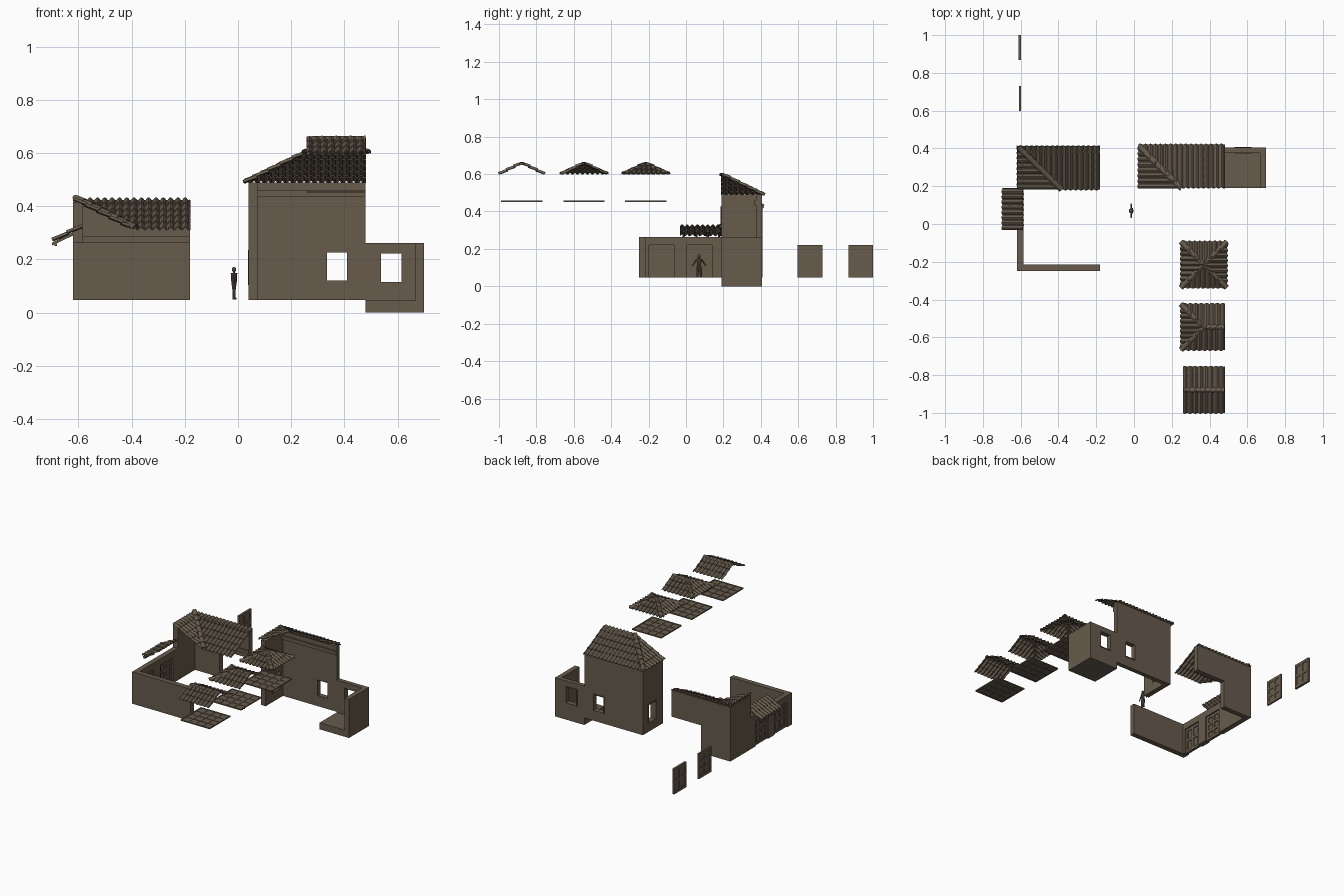
import bpy, bmesh
from math import pi, sin, cos
from mathutils import Vector, Matrix

if "Cube" in bpy.data.objects:
    bpy.data.objects.remove(bpy.data.objects["Cube"])

FRONT = Matrix.Rotation(pi / 2, 4, 'X')                    # outline lies in x, z
SIDE = Matrix.Rotation(pi / 2, 4, 'Z') @ FRONT             # outline lies in y, z
FLAT = Matrix.Identity(4)                                  # outline lies in x, y

CLAY = bpy.data.materials.new("clay_brown")
CLAY.diffuse_color = (.135, .105, .073, 1)
CLAY.use_nodes = True
CLAY.node_tree.nodes["Principled BSDF"].inputs["Base Color"].default_value = CLAY.diffuse_color
BASE = .048                                                # foot of the walls


def finish(bm, name):
    me = bpy.data.meshes.new(name)
    bm.to_mesh(me)
    bm.free()
    me.materials.append(CLAY)
    ob = bpy.data.objects.new(name, me)
    bpy.context.collection.objects.link(ob)
    return ob


def thicken(ob, t):
    mod = ob.modifiers.new("thickness", 'SOLIDIFY')
    mod.thickness, mod.offset = t, 0
    return ob


def rect(x0, y0, x1, y1):
    return [(x0, y0), (x1, y0), (x1, y1), (x0, y1)]


def plate(name, outlines, lo, hi, rot):
    """Flat outline (later outlines are holes) extruded from lo to hi along its normal."""
    cu = bpy.data.curves.new(name, 'CURVE')
    cu.dimensions, cu.fill_mode, cu.extrude = '2D', 'BOTH', (hi - lo) / 2
    for pts in outlines:
        sp = cu.splines.new('POLY')
        sp.points.add(len(pts) - 1)
        for p, (x, y) in zip(sp.points, pts):
            p.co = (x, y, 0, 1)
        sp.use_cyclic_u = True
    ob = bpy.data.objects.new(name, cu)
    bpy.context.collection.objects.link(ob)
    ob.matrix_world = rot @ Matrix.Translation((0, 0, (lo + hi) / 2))
    bpy.ops.object.select_all(action='DESELECT')
    ob.select_set(True)
    bpy.context.view_layer.objects.active = ob
    bpy.ops.object.convert(target='MESH')
    bpy.ops.object.shade_flat()
    ob.data.materials.clear()
    ob.data.materials.append(CLAY)
    return ob


def box(name, x0, x1, y0, y1, z0, z1):
    return plate(name, [rect(x0, y0, x1, y1)], z0, z1, FLAT)


def panelled(name, x0, y0, x1, y1, cols, rows, lo, hi, rot, rail):
    """Frame with a grid of recessed panels."""
    cw, rh = (x1 - x0 - rail) / cols, (y1 - y0 - rail) / rows
    holes = [rect(x0 + rail + i * cw, y0 + rail + j * rh, x0 + (i + 1) * cw, y0 + (j + 1) * rh)
             for i in range(cols) for j in range(rows)]
    plate(name + "_frame", [rect(x0, y0, x1, y1)] + holes, lo, hi, rot)
    m, t = (lo + hi) / 2, (hi - lo) * 0.2
    plate(name + "_panels", [rect(x0 + .002, y0 + .002, x1 - .002, y1 - .002)], m - t, m + t, rot)


def window_frame(name, x0, y0, x1, y1, lo, hi, rot):
    b = 0.006
    plate(name, [rect(x0 - b, y0 - b, x1 + b, y1 + b), rect(x0, y0, x1, y1)], lo - .003, hi + .001, rot)


def slope(name, eave, along, up, width, run, cuts=()):
    """Wavy tile rows on a slope; each cut keeps the side its normal points to."""
    eave, u = Vector(eave), Vector((*along, 0))
    v = Vector((*up, 0.5)).normalized()
    w = u.cross(v)
    w = w if w.z > 0 else -w
    length = run * 1.118
    rows, cols, seg, r = max(2, round(length / .052)), round(width / .0275), 9, .009
    bm = bmesh.new()
    for k in range(rows):
        ends = ((k * length / rows, .006), (min((k + 1) * length / rows + .006, length), .0))
        strip = [[], []]
        for i in range(cols * seg + 1):
            t = (i % seg) / seg
            h = r * sin(pi * t / .65) if t < .65 else -.3 * r * sin(pi * (t - .65) / .35)
            for s, (d, lift) in zip(strip, ends):
                s.append(bm.verts.new(eave + u * (i * width / (cols * seg)) + v * d + w * (h + lift)))
        for i in range(cols * seg):
            bm.faces.new((strip[0][i], strip[0][i + 1], strip[1][i + 1], strip[1][i]))
    for co, no in cuts:
        bmesh.ops.bisect_plane(bm, geom=bm.verts[:] + bm.edges[:] + bm.faces[:], dist=1e-5,
                               plane_co=(*co, 0), plane_no=(*no, 0), clear_inner=True)
    return thicken(finish(bm, name), .004)


def ridge(name, a, b, r=.014):
    """Row of overlapping half-round cap tiles from low a to high b."""
    a, b = Vector(a), Vector(b)
    v = (b - a).normalized()
    u = v.cross(Vector((0, 0, 1))).normalized()
    w = u.cross(v)
    n = max(2, round((b - a).length / .05))
    bm = bmesh.new()
    for k in range(n):
        rings = []
        for f, rad in ((k, r * 1.1), (k + 1.12, r * .85)):
            c = a.lerp(b, f / n)
            rings.append([bm.verts.new(c + u * rad * cos(pi * i / 8) + w * rad * sin(pi * i / 8)) for i in range(9)])
        for i in range(8):
            bm.faces.new((rings[0][i], rings[0][i + 1], rings[1][i + 1], rings[1][i]))
    return thicken(finish(bm, name), .004)


# --- Left courtyard house ---
plate("courtyard_back_wall", [[(-.62, BASE), (-.40, BASE), (-.40, .235), (-.18, .235), (-.18, .415), (-.62, .415)]],
      -.41, -.375, FRONT)
plate("courtyard_side_wall", [rect(.19, BASE, .375, .415)], -.62, -.585, SIDE)
plate("courtyard_front_wall", [rect(-.62, BASE, -.18, .264)], .215, .25, FRONT)
doors = [(-.198, -.065, 2), (.005, .138, 3)]
plate("courtyard_door_wall", [[(-.215, BASE)] + [p for a, b, _ in doors for p in ((a, BASE), (a, .22), (b, .22), (b, BASE))]
      + [(.19, BASE), (.19, .264), (-.215, .264)]], -.62, -.585, SIDE)
for n, (a, b, rows) in enumerate(doors):
    panelled(f"courtyard_door_{n}", a, BASE, b, .22, 2, rows, -.612, -.594, SIDE, .018)
box("courtyard_wall_ledge", -.585, -.18, .367, .375, .264, .287)
slope("courtyard_roof_back", (-.62, .185, .308), (1, 0), (0, 1), .44, .23, [((-.385, .18), (1, 1))])
slope("courtyard_roof_side", (-.39, .185, .308), (0, 1), (-1, 0), .225, .23, [((-.385, .18), (-1, -1))])
ridge("courtyard_valley_caps", (-.385, .185, .315), (-.61, .405, .428))

# --- Awning above the door ---
slope("awning_tiles", (-.695, -.03, .266), (0, 1), (1, 0), .22, .11)
for n, y in enumerate((-.02, .05, .11, .17)):
    plate(f"awning_rafter_{n}", [[(-.70, .252), (-.70, .262), (-.62, .302), (-.62, .29)]], -y - .012, -y, FRONT)
box("awning_beam", -.69, -.68, -.025, .185, .25, .259)

# --- Tall house ---
win = rect(.335, .12, .41, .225)
plate("tower_back_wall", [rect(.04, BASE, .48, .49), win], -.405, -.375, FRONT)
window_frame("tower_back_window", .335, .12, .41, .225, -.405, -.375, FRONT)
plate("tower_side_wall", [rect(.19, BASE, .375, .49), rect(.27, .11, .345, .23)], .04, .075, SIDE)
window_frame("tower_side_window", .27, .11, .345, .23, .04, .075, SIDE)
box("tower_wall_ledge", .075, .48, .365, .375, .435, .46)
slope("tower_roof_back", (.025, .418, .483), (1, 0), (0, -1), .455, .228, [((.25, .19), (1, 1))])
slope("tower_roof_side", (.025, .19, .483), (0, 1), (1, 0), .23, .228, [((.25, .19), (-1, -1))])
ridge("tower_hip_caps", (.032, .408, .488), (.25, .19, .592))

# --- Low annex ---
plate("annex_back_wall", [rect(.48, 0, .70, .262), rect(.538, .115, .615, .222)], -.405, -.375, FRONT)
window_frame("annex_window", .538, .115, .615, .222, -.405, -.375, FRONT)
box("annex_side_wall", .667, .70, .19, .375, 0, .262)
box("annex_floor", .48, .667, .19, .375, 0, .045)

# --- Spare doors ---
panelled("spare_door_small", .597, BASE, .73, .22, 2, 3, -.609, -.598, SIDE, .018)
panelled("spare_door_large", .868, BASE, 1.0, .22, 2, 2, -.612, -.598, SIDE, .018)

# --- Spare roofs: pyramid, half hip, gable ---
h, z0, z1 = .12, .595, .65


def spare_slope(name, c, k, width, cuts):
    """One of four slopes around c, k quarter turns from the front."""
    q = [(1, 0), (0, 1), (-1, 0), (0, -1)][k]
    turn = lambda x, y: (x * q[0] - y * q[1], x * q[1] + y * q[0])
    ox, oy = turn(h - width if k == 2 else -h, -h)
    slope(name, (c[0] + ox, c[1] + oy, z0), turn(1, 0), turn(0, 1), width, h, [(c, n) for n in cuts])


pyramid, half_hip, gable = (.37, -.215), (.37, -.545), (.37, -.878)
for k, cuts in enumerate([((1, -1), (-1, -1)), ((1, 1), (1, -1)), ((1, 1), (-1, 1)), ((-1, 1), (-1, -1))]):
    spare_slope(f"pyramid_roof_{k}", pyramid, k, 2 * h, cuts)
for k, cuts in ((0, [(1, -1)]), (2, [(1, 1)]), (3, [(-1, 1), (-1, -1)])):
    spare_slope(f"half_hip_roof_{k}", half_hip, k, 2 * h if k == 3 else 2 * h - .01, cuts)
for k in (0, 2):
    y = gable[1] + (-h if k == 0 else h)
    slope(f"gable_roof_{k}", (.26, y, z0), (1, 0), (0, 1 - k), .22, h)
for c, signs in ((pyramid, [(-1, -1), (1, -1), (1, 1), (-1, 1)]), (half_hip, [(-1, -1), (-1, 1)])):
    for n, (sx, sy) in enumerate(signs):
        ridge(f"hip_caps_{n}", (c[0] + sx * h, c[1] + sy * h, z0 + .004), (*c, z1), .012)
ridge("half_hip_ridge", (.48, half_hip[1], z1), (.37, half_hip[1], z1), .012)
ridge("gable_ridge", (.48, gable[1], z1), (.265, gable[1], z1), .012)

# --- Spare ceiling panels ---
for n, (_, y) in enumerate((pyramid, half_hip, gable)):
    panelled(f"ceiling_panel_{n}", .26, y - .11, .48, y + .11, 4, 4, .45, .458, FLAT, .008)

# --- Scale figure ---
bm = bmesh.new()


def limb(a, b, r0, r1):
    a, b = Vector(a), Vector(b)
    d = b - a
    m = Matrix.Translation((a + b) / 2) @ d.to_track_quat('Z', 'Y').to_matrix().to_4x4()
    bmesh.ops.create_cone(bm, cap_ends=True, segments=10, radius1=r0, radius2=r1, depth=d.length, matrix=m)


px, py = -.015, .07
for s in (-1, 1):
    limb((px, py + s * .010, .05), (px, py + s * .006, .108), .005, .008)      # leg
    limb((px - .004, py + s * .010, .053), (px + .009, py + s * .011, .053), .004, .003)  # foot
    limb((px, py + s * .013, .144), (px, py + s * .037, .108), .005, .003)     # arm
limb((px, py, .102), (px, py, .148), .010, .013)                               # torso
limb((px, py, .146), (px, py, .156), .004, .004)                               # neck
bmesh.ops.create_uvsphere(bm, u_segments=10, v_segments=8, radius=.009, matrix=Matrix.Translation((px, py, .162)))
finish(bm, "scale_figure")
